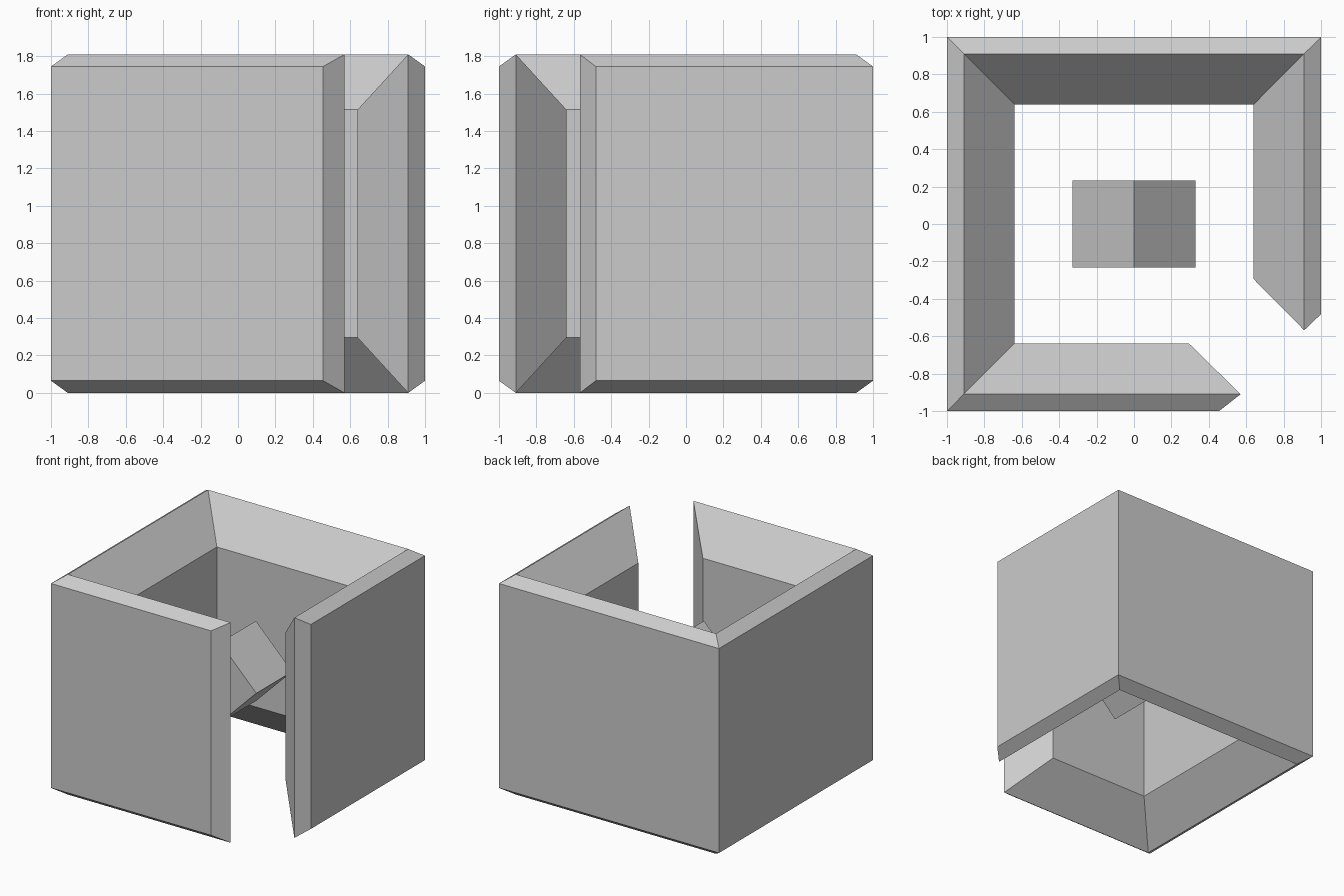
import bpy, bmesh
from math import radians

if "Cube" in bpy.data.objects:
    bpy.data.objects.remove(bpy.data.objects["Cube"])

# Wall section: (distance from centre, height), a six-sided profile
section = [(1.0, 0.065), (1.0, 1.745), (0.91, 1.81),
           (0.64, 1.515), (0.64, 0.295), (0.91, 0.0)]
front_end = {1.0: 0.455, 0.91: 0.57, 0.64: 0.295}
right_end = {1.0: -0.482, 0.91: -0.568, 0.64: -0.295}

# Stations from the front wall's open end round to the right wall's open end
stations = [lambda r: (front_end[r], -r)]
for sx, sy in ((-1, -1), (-1, 1), (1, 1)):
    stations.append(lambda r, sx=sx, sy=sy: (sx * r, sy * r))
stations.append(lambda r: (r, right_end[r]))

# Open square wall ring with mitred corners
bm = bmesh.new()
rings = [[bm.verts.new((*place(r), z)) for r, z in section] for place in stations]
n = len(section)
for a, b in zip(rings, rings[1:]):
    for i in range(n):
        j = (i + 1) % n
        bm.faces.new((a[i], a[j], b[j], b[i]))
# Pointed ends of the gap
for ring in (rings[0], rings[-1]):
    for quad in ((0, 1, 2, 5), (2, 3, 4, 5)):
        bm.faces.new([ring[k] for k in quad])
bmesh.ops.recalc_face_normals(bm, faces=bm.faces)
mesh = bpy.data.meshes.new("wall_ring")
bm.to_mesh(mesh)
bm.free()
bpy.context.collection.objects.link(bpy.data.objects.new("wall_ring", mesh))

# Floating cube in the middle, standing on its edge
bpy.ops.mesh.primitive_cube_add(size=0.466, location=(0, 0, 0.905),
                                rotation=(0, radians(45), 0))
bpy.context.object.name = "centre_cube"
